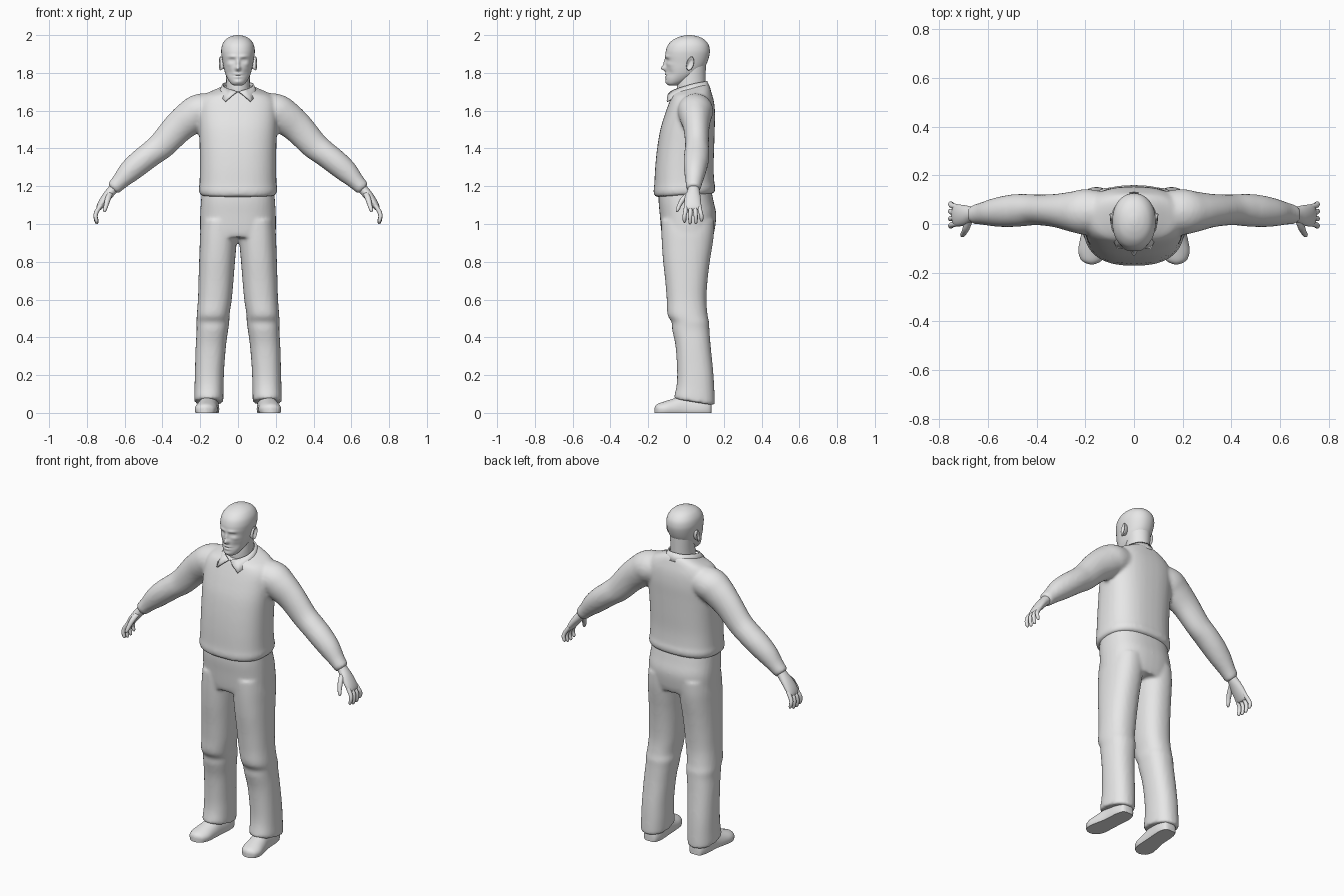
import bpy, bmesh, math
from mathutils import Vector

grey = bpy.data.materials.new("plain_grey")
grey.diffuse_color = (0.8, 0.8, 0.8, 1)


def smooth_rows(rows, n):
    """Catmull-Rom resampling of a table of numbers."""
    out = []
    for i in range(len(rows) - 1):
        a, b, c, d = (rows[max(0, min(len(rows) - 1, i + k))] for k in (-1, 0, 1, 2))
        for s in range(n):
            t = s / n
            out.append([0.5 * (2 * q + (r - p) * t + (2 * p - 5 * q + 4 * r - e) * t * t
                        + (3 * q - p - 3 * r + e) * t ** 3) for p, q, r, e in zip(a, b, c, d)])
    return out + [list(rows[-1])]


def oval(n, power=2.0):
    pts = []
    for i in range(n):
        a = 2 * math.pi * i / n
        c, s = math.cos(a), math.sin(a)
        pts.append((math.copysign(abs(c) ** (2 / power), c), math.copysign(abs(s) ** (2 / power), s)))
    return pts


def skin(bm, rings):
    """Closed surface through a list of point rings."""
    vs = [[bm.verts.new(p) for p in r] for r in rings]
    n = len(vs[0])
    faces = [bm.faces.new((a[i], a[(i + 1) % n], b[(i + 1) % n], b[i]))
             for a, b in zip(vs, vs[1:]) for i in range(n)]
    faces += [bm.faces.new(vs[0][::-1]), bm.faces.new(vs[-1])]
    bmesh.ops.recalc_face_normals(bm, faces=faces)


def stack(bm, rows, n=40, power=2.3, steps=4, sign=1):
    """Horizontal rings: z, x from, x to, y from, y to, tilt."""
    rings = []
    for z, x0, x1, y0, y1, tilt in smooth_rows(rows, steps):
        ring = []
        for c, s in oval(n, power):
            y = (y0 + y1) / 2 + (y1 - y0) / 2 * s
            ring.append((sign * ((x0 + x1) / 2 + (x1 - x0) / 2 * c), y, z + tilt * y))
        rings.append(ring)
    skin(bm, rings)


def tube(bm, rows, n=24, steps=4, sign=1):
    """Limb along a path: x, y, z, radius in the xz plane, radius along y."""
    rows = smooth_rows(rows, steps)
    rings = []
    for i, (x, y, z, r, ry) in enumerate(rows):
        t = Vector(rows[min(i + 1, len(rows) - 1)][:3]) - Vector(rows[max(i - 1, 0)][:3])
        u = Vector((-t.z, 0, t.x)).normalized()
        ring = [Vector((x, y, z)) + u * r * c + Vector((0, ry * s, 0)) for c, s in oval(n)]
        rings.append([(sign * p.x, p.y, p.z) for p in ring])
    skin(bm, rings)


def finish(name, bm, angle=50):
    me = bpy.data.meshes.new(name)
    bm.to_mesh(me)
    bm.free()
    me.materials.append(grey)
    ob = bpy.data.objects.new(name, me)
    bpy.context.collection.objects.link(ob)
    bpy.ops.object.select_all(action='DESELECT')
    ob.select_set(True)
    bpy.context.view_layer.objects.active = ob
    bpy.ops.object.shade_smooth_by_angle(angle=math.radians(angle))
    return ob


def fuse(ob, voxel, repeat):
    """Blend overlapping volumes into one cloth surface."""
    m = ob.modifiers.new("fuse", 'REMESH')
    m.mode, m.voxel_size, m.use_smooth_shade = 'VOXEL', voxel, True
    s = ob.modifiers.new("soften", 'SMOOTH')
    s.factor, s.iterations = 0.5, repeat


def sym(z, w, y0, y1, tilt=0):
    return (z, -w, w, y0, y1, tilt)


# sweater: torso and both sleeves
bm = bmesh.new()
stack(bm, [sym(1.152, .185, -.150, .135, .06), sym(1.158, .202, -.166, .150, .06),
           sym(1.185, .208, -.172, .156, .06), sym(1.215, .204, -.168, .150, .04),
           sym(1.30, .202, -.163, .146), sym(1.40, .203, -.153, .149),
           sym(1.50, .207, -.136, .152), sym(1.58, .210, -.112, .154),
           sym(1.64, .205, -.092, .148, .05), sym(1.68, .175, -.078, .135, .12),
           sym(1.70, .125, -.072, .125, .2), sym(1.713, .085, -.066, .112, .25)], power=2.5)
for s in (1, -1):
    tube(bm, [(.08, .05, 1.61, .075, .075), (.19, .05, 1.60, .092, .094), (.25, .05, 1.565, .092, .084),
              (.32, .055, 1.507, .083, .069), (.40, .058, 1.42, .074, .063), (.46, .057, 1.372, .068, .067),
              (.52, .053, 1.325, .066, .066), (.575, .048, 1.277, .060, .058),
              (.625, .043, 1.225, .045, .046), (.652, .04, 1.197, .040, .041),
              (.664, .04, 1.185, .036, .037)], sign=s)
fuse(finish("sweater", bm), .010, 5)

# trousers: pelvis and both legs
bm = bmesh.new()
stack(bm, [sym(.93, .198, -.125, .140), sym(.97, .200, -.132, .152), sym(1.05, .200, -.139, .160),
           sym(1.12, .196, -.145, .146), sym(1.19, .190, -.143, .132)], power=2.5)
for s in (1, -1):
    stack(bm, [(.064, .082, .226, -.056, .148, -.16), (.075, .078, .232, -.062, .152, -.16),
               (.14, .076, .230, -.050, .150, -.1), (.22, .074, .228, -.047, .144, 0),
               (.35, .064, .224, -.055, .131, 0), (.44, .052, .219, -.073, .124, 0),
               (.48, .046, .220, -.076, .122, 0), (.52, .045, .218, -.098, .114, 0),
               (.60, .033, .212, -.102, .108, 0), (.70, .024, .209, -.110, .114, 0),
               (.80, .016, .206, -.121, .126, 0), (.88, .009, .203, -.127, .139, 0),
               (.95, .004, .200, -.130, .148, 0), (1.02, .01, .192, -.130, .150, 0)], sign=s)
fuse(finish("trousers", bm), .010, 4)

# shoes: flat soled lofts from heel to toe
for s, side in ((1, "left"), (-1, "right")):
    bm = bmesh.new()
    rings = []
    for y, cx, hw, h in smooth_rows([(.136, .150, .020, .05), (.125, .150, .040, .08), (.08, .151, .052, .10),
                                     (.0, .156, .052, .10), (-.06, .164, .057, .078), (-.11, .170, .059, .062),
                                     (-.145, .173, .046, .05), (-.160, .174, .026, .04),
                                     (-.166, .174, .008, .028)], 4):
        rings.append([(s * (cx + hw * c), y, .02 + (h - .02) * v if v > 0 else max(0, .02 + .06 * v))
                      for c, v in oval(32)])
    skin(bm, rings)
    finish(side + "_shoe", bm)

# hands: palm, four curled fingers and a thumb
for s, side in ((1, "left"), (-1, "right")):
    bm = bmesh.new()
    tube(bm, [(.635, .04, 1.215, .026, .030), (.665, .04, 1.18, .026, .031), (.695, .036, 1.145, .024, .041),
              (.722, .035, 1.108, .020, .045), (.738, .036, 1.082, .014, .042),
              (.742, .036, 1.074, .006, .030)], sign=s)
    for k, drop in enumerate((.008, 0, .002, .014)):
        y0, y1 = .002 + .0225 * k, -.008 + .030 * k
        tube(bm, [(.722, y0, 1.105, .011, .011), (.748, (y0 + y1) / 2, 1.066, .0115, .0115),
                  (.754, y1, 1.035 + drop * .6, .0105, .0105), (.748, y1, 1.008 + drop, .009, .009),
                  (.745, y1, 1.000 + drop, .004, .004)], n=12, sign=s)
    tube(bm, [(.675, .018, 1.165, .014, .016), (.688, -.012, 1.135, .015, .017), (.698, -.034, 1.10, .012, .012),
              (.705, -.044, 1.076, .010, .010), (.708, -.048, 1.064, .004, .004)], n=12, sign=s)
    finish(side + "_hand", bm, 70)

# neck
bm = bmesh.new()
stack(bm, [sym(1.66, .066, -.045, .100), sym(1.73, .063, -.048, .103),
           sym(1.78, .063, -.040, .104), sym(1.84, .066, -.03, .105)], power=2)
finish("neck", bm)

# head with facial relief: x, z, width, height, amount forward
bm = bmesh.new()
stack(bm, [sym(1.734, .022, -.092, -.045), sym(1.742, .036, -.101, -.025), sym(1.76, .050, -.106, .015),
           sym(1.79, .065, -.106, .065), sym(1.82, .074, -.106, .092), sym(1.85, .080, -.106, .110),
           sym(1.89, .087, -.109, .123), sym(1.92, .089, -.106, .126), sym(1.95, .083, -.094, .119),
           sym(1.975, .067, -.069, .099), sym(1.99, .045, -.038, .072), sym(1.998, .020, -.008, .040),
           sym(2.0, .006, .01, .022)], n=96, power=2.15, steps=7)
relief = [(0, 1.824, .013, .013, .024), (0, 1.850, .009, .022, .013), (.030, 1.886, .024, .009, .006),
          (.031, 1.867, .015, .010, -.010), (.031, 1.866, .010, .006, .005), (0, 1.793, .022, .006, .006),
          (0, 1.778, .020, .006, .005), (0, 1.786, .022, .003, -.005), (0, 1.752, .020, .010, .005),
          (.046, 1.800, .018, .020, -.006), (.050, 1.845, .016, .012, .004)]
for v in bm.verts:
    if v.co.y < -.01:
        v.co.y -= sum(a * math.exp(-((abs(v.co.x) - x) / w) ** 2 - ((v.co.z - z) / h) ** 2)
                      for x, z, w, h, a in relief)
finish("head", bm, 80)

# ears: flattened ovals with a hollow outer face
for s, side in ((1, "left"), (-1, "right")):
    bm = bmesh.new()
    rings = []
    for x, k in ((.070, .7), (.084, .85), (.094, 1.0), (.098, .92), (.097, .75), (.090, .55), (.088, .3)):
        rings.append([(s * (x + .10 * k * .022 * c), .022 + .020 * k * c + .006 * v,
                       1.850 + .037 * k * v - .004 * (c < 0) * abs(c)) for c, v in oval(24)])
    skin(bm, rings)
    finish(side + "_ear", bm)

# shirt collar: half band with a pointed flap, mirrored; rows are top edge then lower edge
bm = bmesh.new()
half = smooth_rows([(0, .108, 1.756, 0, .128, 1.712), (.045, .094, 1.752, .060, .112, 1.708),
                    (.077, .040, 1.742, .096, .045, 1.698), (.072, -.015, 1.725, .098, -.025, 1.684),
                    (.045, -.055, 1.712, .068, -.100, 1.648)], 5)
half.append([.004, -.080, 1.700, .030, -.096, 1.682])
grid = [[bm.verts.new(Vector(r[:3]).lerp(Vector(r[3:]), t)) for t in (0, .5, 1)] for r in half]
for a, b in zip(grid, grid[1:]):
    for j in range(2):
        bm.faces.new((a[j], a[j + 1], b[j + 1], b[j]))
collar = finish("shirt_collar", bm)
m = collar.modifiers.new("mirror", 'MIRROR')
m.merge_threshold = .002
m = collar.modifiers.new("thickness", 'SOLIDIFY')
m.thickness, m.offset = .008, 0
